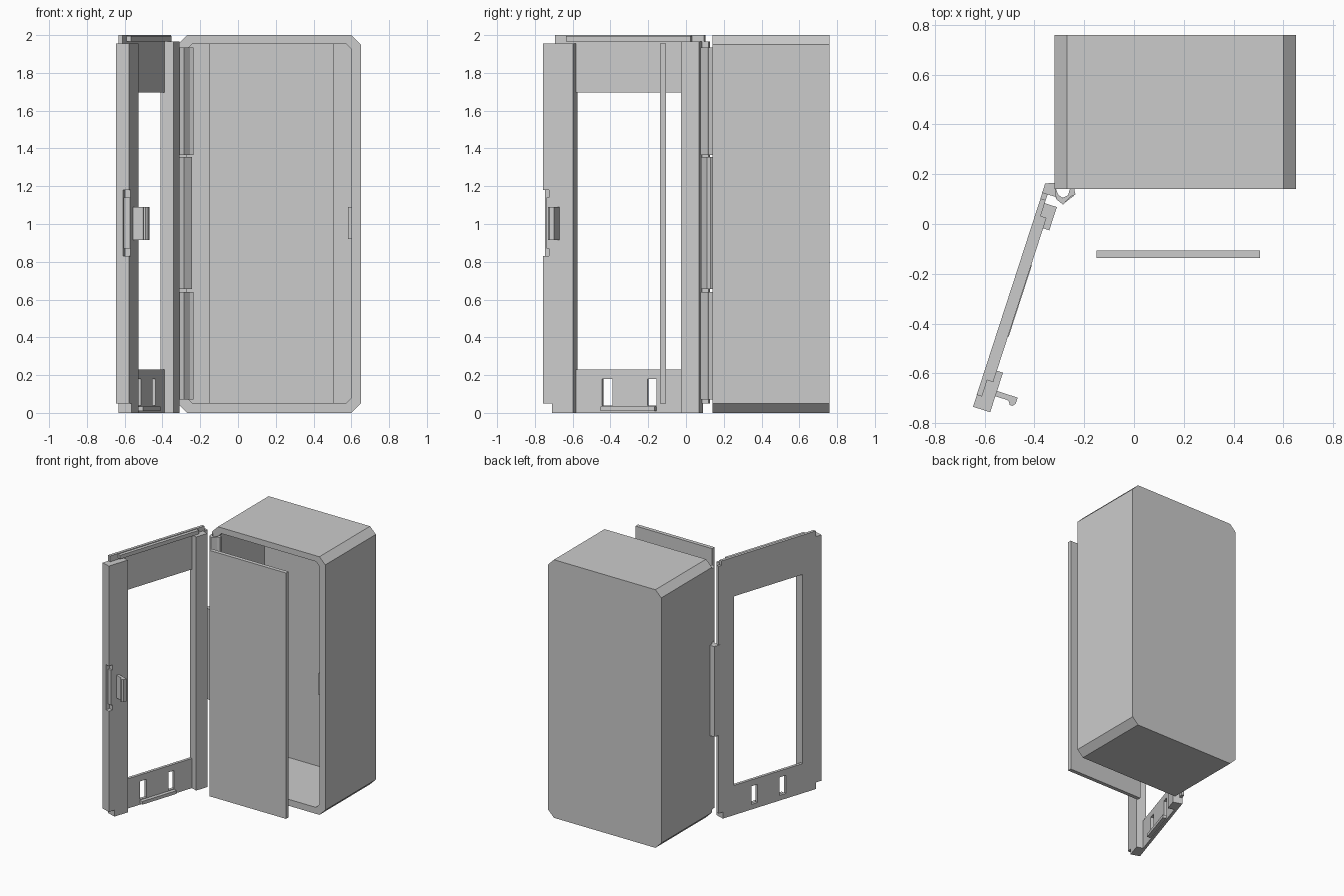
import bpy
from math import radians
from mathutils import Matrix

if "Cube" in bpy.data.objects:
    bpy.data.objects.remove(bpy.data.objects["Cube"])

# Door frame: local x runs from hinge to tip, local y points to the inner face
DOOR = Matrix.Translation((-0.357, 0.16, 0)) @ Matrix.Rotation(radians(-108), 4, 'Z')
WORLD = Matrix.Identity(4)


def prism(name, pts, lo, hi, axis='Z', mat=WORLD):
    """Extrude a 2D outline along z (pts = x,y) or y (pts = x,z)."""
    area = sum(a[0] * b[1] - b[0] * a[1] for a, b in zip(pts, pts[1:] + pts[:1]))
    if (area < 0) != (axis == 'Y'):
        pts = pts[::-1]
    put = (lambda p, h: (p[0], p[1], h)) if axis == 'Z' else (lambda p, h: (p[0], h, p[1]))
    n = len(pts)
    verts = [put(p, lo) for p in pts] + [put(p, hi) for p in pts]
    faces = [tuple(range(n))[::-1], tuple(range(n, 2 * n))]
    faces += [(i, (i + 1) % n, n + (i + 1) % n, n + i) for i in range(n)]
    me = bpy.data.meshes.new(name)
    me.from_pydata(verts, [], faces)
    ob = bpy.data.objects.new(name, me)
    bpy.context.collection.objects.link(ob)
    ob.matrix_world = mat
    return ob


def box(name, x0, x1, y0, y1, z0, z1, mat=WORLD):
    return prism(name, [(x0, y0), (x1, y0), (x1, y1), (x0, y1)], z0, z1, mat=mat)


def cut(ob, cutter):
    m = ob.modifiers.new('cut', 'BOOLEAN')
    m.operation, m.object, m.solver = 'DIFFERENCE', cutter, 'EXACT'
    cutter.hide_render = True
    cutter.hide_viewport = True


def chamfered(x0, x1, z0, z1, c):
    return [(x0 + c, z0), (x1 - c, z0), (x1, z0 + c), (x1, z1 - c),
            (x1 - c, z1), (x0 + c, z1), (x0, z1 - c), (x0, z0 + c)]


# Cabinet shell, open at the front
shell = prism('cabinet_shell', chamfered(-0.32, 0.65, 0, 2, 0.05), 0.14, 0.76, 'Y')
cut(shell, prism('cavity_cutter', chamfered(-0.27, 0.60, 0.05, 1.955, 0.03), 0.10, 0.71, 'Y'))
box('latch_catch', 0.583, 0.605, 0.155, 0.19, 0.92, 1.09)

# Loose panel in front of the cabinet
box('front_panel', -0.15, 0.507, -0.137, -0.107, 0.05, 1.955)

# Door skin with stepped outline, window and two slots
skin = prism('door_skin', [(0.035, 0.05), (0.073, 0.05), (0.073, 0), (0.89, 0), (0.89, 2),
                           (0.06, 2), (0.06, 1.965), (0.035, 1.965)], 0, 0.022, 'Y', DOOR)
cut(skin, box('window_cutter', 0.171, 0.773, -0.1, 0.1, 0.23, 1.695, DOOR))
for i, (a, b) in enumerate([(0.326, 0.376), (0.57, 0.628)]):
    cut(skin, box(f'slot_cutter_{i}', a, b, -0.1, 0.1, 0.04, 0.18, DOOR))

# Door stiles, top rail and bottom lip
box('hinge_stile', 0.073, 0.171, 0.02, 0.073, 0, 1.965, DOOR)
tip = prism('latch_stile', [(0.773, 0), (0.89, 0), (0.89, 0.05), (0.94, 0.05),
                            (0.94, 1.955), (0.773, 1.955)], 0.001, 0.073, 'Y', DOOR)
cut(tip, prism('grip_cutter', [(0.907, 0.83), (0.96, 0.83), (0.96, 1.18), (0.907, 1.18),
                               (0.907, 1.14), (0.92, 1.14), (0.92, 0.87), (0.907, 0.87)],
               0.04, 0.1, 'Y', DOOR))
box('top_rail', 0.127, 0.821, 0.02, 0.047, 1.966, 1.995, DOOR)
box('bottom_lip', 0.326, 0.628, 0.02, 0.05, 0.01, 0.035, DOOR)

# Latch arm with hook
prism('latch_hook', [(0.85, 0.07), (0.85, 0.16), (0.876, 0.16), (0.888, 0.15), (0.888, 0.138),
                     (0.876, 0.132), (0.872, 0.125), (0.872, 0.07)], 0.915, 1.09, mat=DOOR)

# Hinge channels on the cabinet and the middle knuckle joined to the door
arc = [(-0.305, 0.118), (-0.287, 0.105), (-0.265, 0.115), (-0.258, 0.14),
       (-0.24, 0.14), (-0.235, 0.118), (-0.255, 0.11), (-0.285, 0.078), (-0.313, 0.10)]
for name, z0, z1 in [('lower', 0.07, 0.64), ('upper', 1.365, 1.935)]:
    prism(f'hinge_channel_{name}', [(-0.313, 0.14)] + arc + [(-0.318, 0.14)], z0, z1)
prism('hinge_knuckle_middle', [(-0.318, 0.14), (-0.30, 0.112), (-0.285, 0.105), (-0.265, 0.115),
                               (-0.245, 0.13), (-0.243, 0.112), (-0.285, 0.08), (-0.318, 0.11),
                               (-0.345, 0.118), (-0.372, 0.115), (-0.357, 0.163), (-0.32, 0.165)],
      0.655, 1.355)
